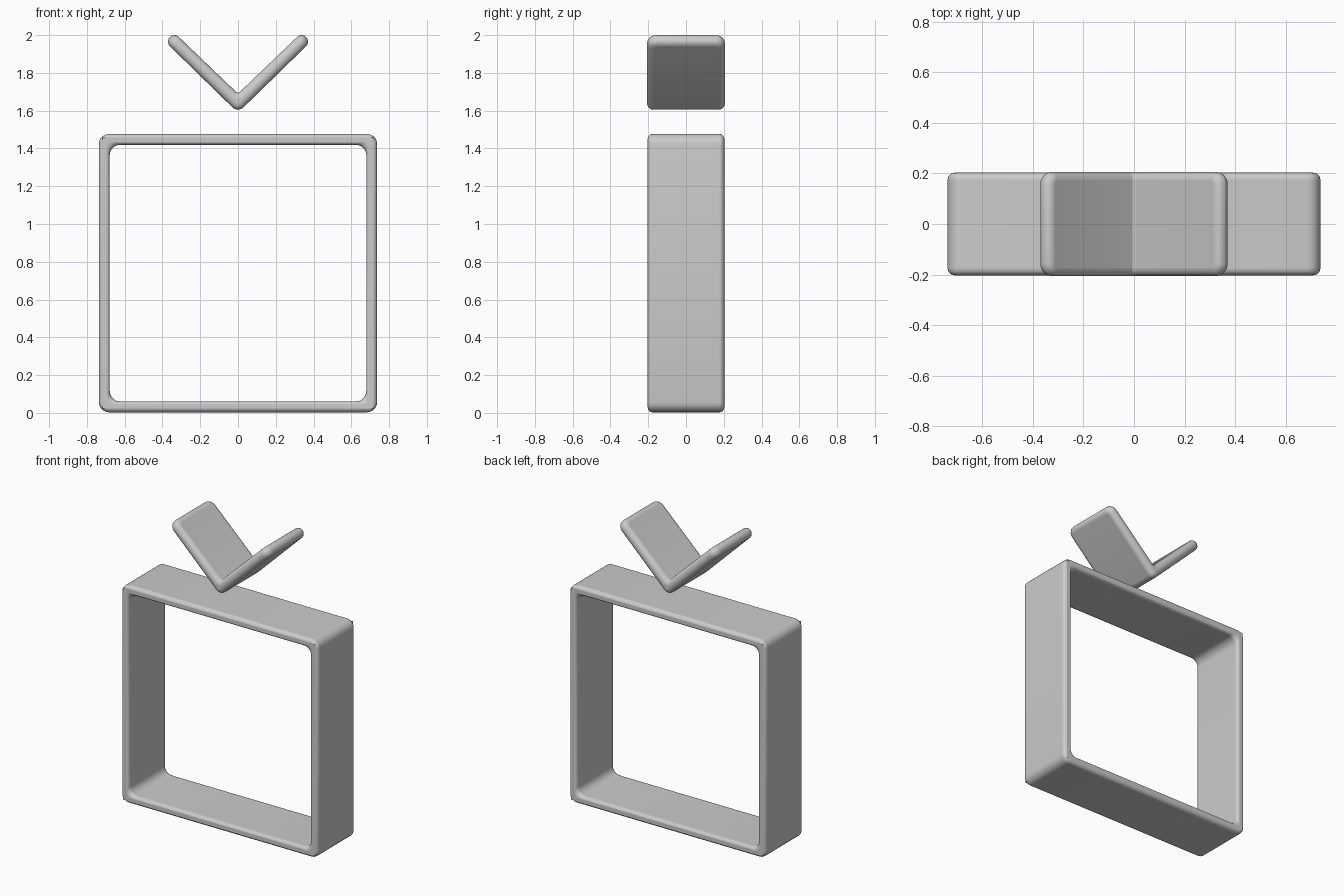
import bpy, bmesh
from mathutils import Vector

cube = bpy.data.objects.get("Cube")
if cube:
    bpy.data.objects.remove(cube, do_unlink=True)

grey = bpy.data.materials.new("light grey")
grey.use_nodes = True
colour = (0.6, 0.6, 0.6, 1)
grey.diffuse_color = colour
grey.node_tree.nodes["Principled BSDF"].inputs["Base Color"].default_value = colour


def finish(name, bm, rim):
    """Turn the mesh into a smooth object whose sharp rims are rounded."""
    bmesh.ops.recalc_face_normals(bm, faces=bm.faces)
    mesh = bpy.data.meshes.new(name)
    bm.to_mesh(mesh)
    bm.free()
    mesh.materials.append(grey)
    obj = bpy.data.objects.new(name, mesh)
    bpy.context.collection.objects.link(obj)
    bevel = obj.modifiers.new("rounded rims", "BEVEL")
    bevel.width = rim
    bevel.segments = 5
    bevel.limit_method = "ANGLE"
    bevel.angle_limit = 0.9
    bevel.use_clamp_overlap = False
    bpy.ops.object.select_all(action="DESELECT")
    obj.select_set(True)
    bpy.context.view_layer.objects.active = obj
    bpy.ops.object.shade_smooth_by_angle(angle=0.7)


def round_edges(bm, test, radius):
    edges = [e for e in bm.edges if test(e)]
    bmesh.ops.bevel(bm, geom=edges, offset=radius, segments=5,
                    profile=0.5, affect="EDGES", clamp_overlap=False)


def along_y(e):
    d = e.verts[0].co - e.verts[1].co
    return abs(d.y) > 0.3


def mid(e):
    return (e.verts[0].co + e.verts[1].co) / 2


# Square frame: outer and inner loops joined front and back
bm = bmesh.new()
corners = [(-1, -1), (1, -1), (1, 1), (-1, 1)]
loops = [[bm.verts.new((sx * half, y, 0.74 + sz * half)) for sx, sz in corners]
         for half, y in ((0.737, -0.203), (0.737, 0.203), (0.679, 0.203), (0.679, -0.203))]
for k in range(4):
    a, b = loops[k], loops[(k + 1) % 4]
    for i in range(4):
        j = (i + 1) % 4
        bm.faces.new((a[i], a[j], b[j], b[i]))
round_edges(bm, along_y, 0.055)
finish("square_frame", bm, 0.026)

# V-shaped top piece: folded plate extruded along its depth
right = [(0, 1.589), (0.384, 1.964), (0.338, 2.014), (0, 1.69)]
outline = right + [(-x, z) for x, z in reversed(right[1:3])]
bm = bmesh.new()
face = bm.faces.new([bm.verts.new((x, -0.206, z)) for x, z in outline])
out = bmesh.ops.extrude_face_region(bm, geom=[face])
bmesh.ops.translate(bm, vec=Vector((0, 0.412, 0)),
                    verts=[g for g in out["geom"] if isinstance(g, bmesh.types.BMVert)])
# Plate corners, outer fold, inner fold
round_edges(bm, lambda e: abs(mid(e).x) > 0.34 and not along_y(e) and e.calc_length() < 0.1, 0.05)
round_edges(bm, lambda e: along_y(e) and abs(mid(e).x) < 0.01 and mid(e).z < 1.65, 0.04)
round_edges(bm, lambda e: along_y(e) and abs(mid(e).x) < 0.01 and mid(e).z > 1.65, 0.012)
finish("v_shaped_top", bm, 0.032)
